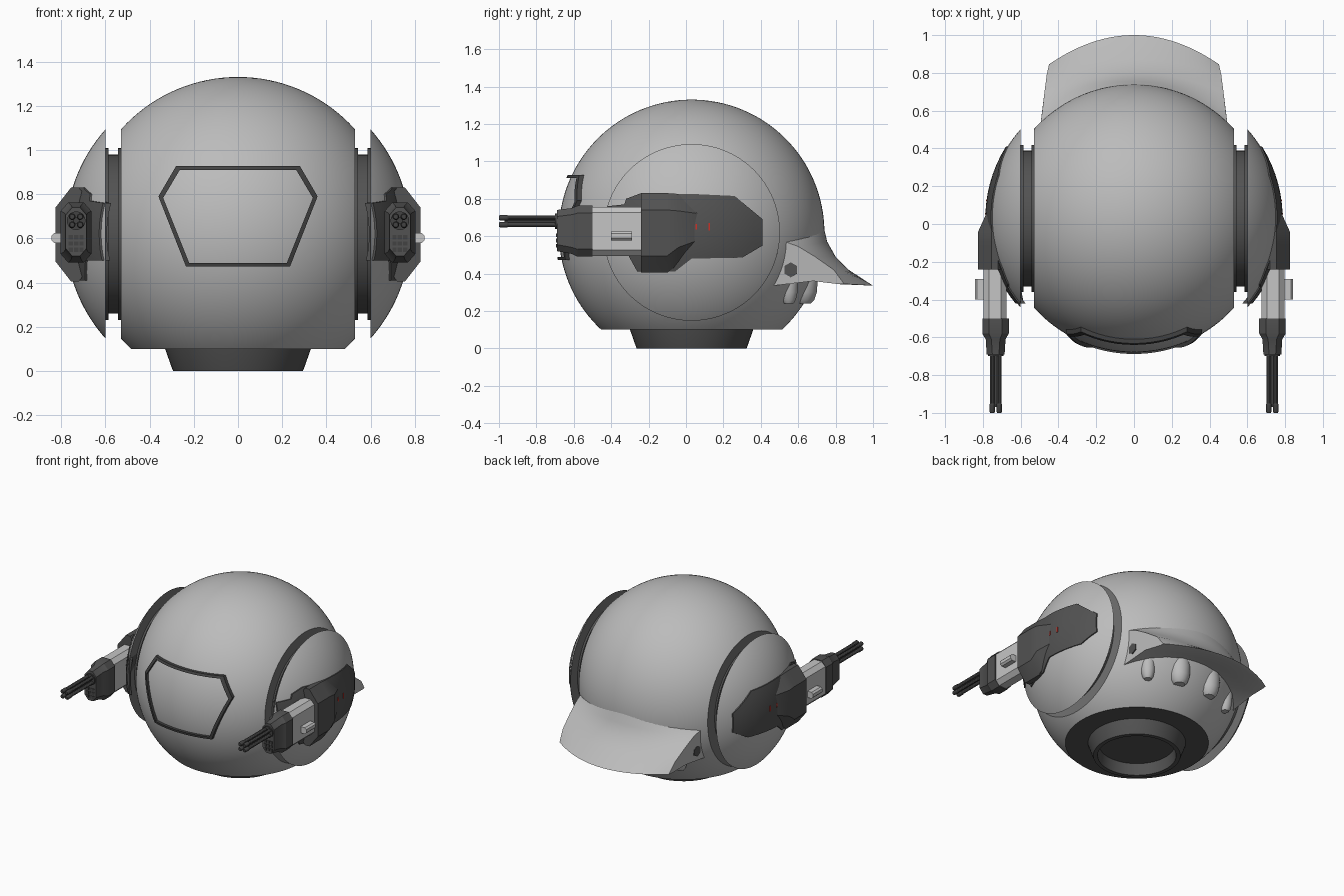
import bpy, bmesh, math
from mathutils import Vector

if "Cube" in bpy.data.objects:
    bpy.data.objects.remove(bpy.data.objects["Cube"])

CY, CZ, R = 0.03, 0.62, 0.71      # main sphere centre and radius
SHIFT = 0.07                      # sideways offset of the end caps


def material(name, v, rgb=None):
    m = bpy.data.materials.new(name)
    m.diffuse_color = (*(rgb or (v, v, v)), 1)
    m.use_nodes = True
    m.node_tree.nodes["Principled BSDF"].inputs["Base Color"].default_value = m.diffuse_color
    return m


LIGHT = material("light grey", 0.50)
PALE = material("pale grey", 0.56)
MID = material("mid grey", 0.17)
DARK = material("dark grey", 0.085)
BLACK = material("gunmetal", 0.055)
RED = material("red", 0, (0.6, 0.03, 0.02))


def finish(bm, name, mats, mirror=False, angle=30):
    """Turn a bmesh into a shaded object, optionally mirrored in x."""
    bmesh.ops.recalc_face_normals(bm, faces=bm.faces)
    if mirror:
        dup = bmesh.ops.duplicate(bm, geom=bm.verts[:] + bm.edges[:] + bm.faces[:])["geom"]
        for v in dup:
            if isinstance(v, bmesh.types.BMVert):
                v.co.x *= -1
        bmesh.ops.reverse_faces(bm, faces=[f for f in dup if isinstance(f, bmesh.types.BMFace)])
    me = bpy.data.meshes.new(name)
    bm.to_mesh(me)
    bm.free()
    for m in mats:
        me.materials.append(m)
    ob = bpy.data.objects.new(name, me)
    bpy.context.collection.objects.link(ob)
    bpy.ops.object.select_all(action='DESELECT')
    ob.select_set(True)
    bpy.context.view_layer.objects.active = ob
    bpy.ops.object.shade_smooth_by_angle(angle=math.radians(angle))
    return ob


def loft(name, rings, mat, mirror=False, loop=False, angle=30):
    """Skin closed rings of equal point count; cap the ends unless looped."""
    bm = bmesh.new()
    rows = [[bm.verts.new(p) for p in r] for r in rings]
    n = len(rows[0])
    pairs = list(zip(rows, rows[1:])) + ([(rows[-1], rows[0])] if loop else [])
    for a, b in pairs:
        for i in range(n):
            j = (i + 1) % n
            bm.faces.new((a[i], a[j], b[j], b[i]))
    if not loop:
        bm.faces.new(rows[0])
        bm.faces.new(rows[-1])
    return finish(bm, name, [mat], mirror, angle)


def circle(axis, c, r, n=64):
    """Ring of n points around the given axis."""
    pts = []
    for i in range(n):
        a = 2 * math.pi * (i + 0.5) / n
        u, v = r * math.cos(a), r * math.sin(a)
        o = {'x': (0, u, v), 'y': (u, 0, v), 'z': (u, v, 0)}[axis]
        pts.append(Vector(c) + Vector(o))
    return pts


def octagon(y, x0, x1, z0, z1, cx, cz):
    """Chamfered rectangle at depth y."""
    return [(x0 + cx, y, z0), (x1 - cx, y, z0), (x1, y, z0 + cz), (x1, y, z1 - cz),
            (x1 - cx, y, z1), (x0 + cx, y, z1), (x0, y, z1 - cz), (x0, y, z0 + cz)]


def sample(outline, n):
    """Subdivide the edges of a 2D outline."""
    out = []
    for (a, b), (c, d) in zip(outline, outline[1:] + outline[:1]):
        out += [(a + (c - a) * i / n, b + (d - b) * i / n) for i in range(n)]
    return out


def cut_sphere(name, offset, planes, fill_mats, mirror=False):
    """Sphere cut by planes; each cut is filled with its own colour."""
    bm = bmesh.new()
    bmesh.ops.create_uvsphere(bm, u_segments=128, v_segments=64, radius=R)
    bmesh.ops.translate(bm, verts=bm.verts, vec=(offset, CY, CZ))
    for (co, no), idx in zip(planes, fill_mats):
        bmesh.ops.bisect_plane(bm, geom=bm.verts[:] + bm.edges[:] + bm.faces[:], dist=1e-5,
                               plane_co=co, plane_no=no, clear_outer=True)
        rim = [e for e in bm.edges if e.is_boundary]
        for f in bmesh.ops.holes_fill(bm, edges=rim, sides=0)["faces"]:
            f.material_index = idx
    return finish(bm, name, [LIGHT, MID, DARK], mirror)


# Main body and end caps
cut_sphere("body", 0, [((0.53, 0, 0), (1, 0, 0)), ((-0.53, 0, 0), (-1, 0, 0)),
                       ((0, 0, 0.10), (0, 0, -1))], [1, 1, 2])
cut_sphere("end_cap", SHIFT, [((0.60, 0, 0), (-1, 0, 0))], [1], mirror=True)

# Flanged hub between body and caps
hub = [(0.39, 0.50), (0.39, 0.543), (0.36, 0.543), (0.36, 0.585), (0.39, 0.585), (0.39, 0.61)]
loft("side_hub", [circle('x', (x, CY, CZ), r) for r, x in hub], DARK, mirror=True)

# Hollow neck ring at the base
neck = [(0.335, 0.12), (0.33, 0.10), (0.30, 0.015), (0.294, 0), (0.265, 0), (0.255, 0.085)]
loft("neck_ring", [circle('z', (0, CY, z), r) for r, z in neck], DARK)

# Raised window frame following the front of the sphere
frame = sample([(-0.28, 0.927), (0.28, 0.927), (0.36, 0.79),
                (0.235, 0.472), (-0.235, 0.472), (-0.36, 0.79)], 12)


def front(x, z, r):
    return (x, CY - math.sqrt(r * r - x * x - (z - CZ) ** 2), z)


rings = []
for x, z in frame:
    xi, zi = x * 0.94, 0.70 + (z - 0.70) * 0.925
    rings.append([front(x, z, R - 0.02), front(x, z, R + 0.02),
                  front(xi, zi, R + 0.02), front(xi, zi, R - 0.02)])
loft("window_frame", rings, BLACK, loop=True)

# Flared rear skirt: middle section (y, z) blended into end section (x, y, z)
mid = [(0.70, 0.72), (0.736, 0.65), (0.755, 0.57), (0.80, 0.49), (0.87, 0.42),
       (1.0, 0.335), (0.96, 0.337), (0.78, 0.40), (0.64, 0.43)]
end = [(0.49, 0.48, 0.60), (0.495, 0.53, 0.57), (0.485, 0.60, 0.545), (0.475, 0.69, 0.49),
       (0.462, 0.79, 0.42), (0.45, 0.845, 0.345), (0.452, 0.82, 0.343),
       (0.472, 0.68, 0.36), (0.48, 0.465, 0.335)]
rings = []
for i in range(33):
    t = -1 + i / 16
    u = t * t
    rings.append([(t * xe, ym + (ye - ym) * u, zm + (ze - zm) * u)
                  for (ym, zm), (xe, ye, ze) in zip(mid, end)])
loft("rear_skirt", rings, LIGHT, angle=24)
loft("skirt_bolt", [circle('x', (x, 0.56, 0.42), 0.04, 6) for x in (0.44, 0.487)], DARK, mirror=True)

# Rounded pods under the skirt
for x, y, r in ((0.13, 0.63, 0.075), (0.34, 0.55, 0.05)):
    prof = [(0.45, 0.9), (0.36, 1), (0.30, 0.93), (0.26, 0.75), (0.24, 0.5)]
    loft("skirt_pod", [circle('z', (x, y, z), r * k, 24) for z, k in prof], LIGHT, mirror=True)


# Dark plating over the caps
def side(y, z, r):
    return (SHIFT + math.sqrt(r * r - (y - CY) ** 2 - (z - CZ) ** 2), y, z)


plate = sample([(-0.24, 0.83), (0.05, 0.825), (0.26, 0.815), (0.41, 0.69), (0.41, 0.55),
                (0.30, 0.485), (0.03, 0.48), (-0.06, 0.41), (-0.26, 0.41), (-0.31, 0.50),
                (-0.42, 0.50), (-0.42, 0.76), (-0.33, 0.77), (-0.32, 0.80)], 6)
rings = [[side(y, z, R - 0.02) for y, z in plate]]
for k in [1, 0.9, 0.8, 0.7, 0.6, 0.5, 0.4, 0.3, 0.2, 0.1]:
    rings.append([side(-0.08 + (y + 0.08) * k, 0.63 + (z - 0.63) * k, R + 0.007) for y, z in plate])
loft("cap_plating", rings, DARK, mirror=True)

# Small red marks on the plating
for y, z, w, h in ((-0.03, 0.63, 0.01, 0.05), (-0.01, 0.63, 0.012, 0.05),
                   (0.055, 0.65, 0.008, 0.03), (0.125, 0.65, 0.008, 0.04)):
    corners = [(y - w / 2, z - h / 2), (y + w / 2, z - h / 2), (y + w / 2, z + h / 2), (y - w / 2, z + h / 2)]
    # the forward marks sit on the bracket, the rear ones on the plating
    xs = [(max(side(a, b, R + 0.01)[0], 0.826 - max(0, a + 0.05) * 0.45), a, b) for a, b in corners]
    loft("red_mark", [[(x - 0.008, a, b) for x, a, b in xs], xs], RED, mirror=True)

# Gun bracket
loft("gun_bracket", [octagon(-0.24, 0.65, 0.825, 0.405, 0.83, 0.07, 0.09),
                     octagon(-0.10, 0.65, 0.825, 0.405, 0.83, 0.07, 0.09),
                     octagon(-0.04, 0.65, 0.825, 0.45, 0.825, 0.07, 0.09),
                     octagon(0.07, 0.65, 0.775, 0.49, 0.81, 0.07, 0.09)], DARK, mirror=True)

# Gun housing, nose and latch
loft("gun_housing", [octagon(y, 0.675, 0.797, 0.495, 0.757, 0.03, 0.03) for y in (-0.20, -0.53)],
     PALE, mirror=True)
loft("gun_nose", [octagon(-0.50, 0.663, 0.803, 0.49, 0.763, 0.035, 0.04),
                  octagon(-0.58, 0.663, 0.803, 0.49, 0.763, 0.035, 0.04),
                  octagon(-0.61, 0.68, 0.785, 0.505, 0.75, 0.03, 0.035),
                  octagon(-0.69, 0.685, 0.78, 0.52, 0.74, 0.03, 0.035)], DARK, mirror=True)
loft("gun_latch", [octagon(y, 0.78, 0.843, 0.578, 0.625, 0.012, 0.012) for y in (-0.29, -0.40)],
     PALE, mirror=True)

# Barrel cluster with tip collars
GX, GZ = 0.732, 0.68
loft("barrel_socket", [circle('y', (GX, y, GZ), 0.042, 24) for y in (-0.66, -0.70)], BLACK, mirror=True)
loft("barrel_core", [circle('y', (GX, y, GZ), 0.015, 12) for y in (-0.68, -0.97)], BLACK, mirror=True)
for i in range(4):
    a = math.pi / 4 + i * math.pi / 2
    c = (GX + 0.026 * math.cos(a), GZ + 0.026 * math.sin(a))
    prof = [(-0.68, 0.012), (-0.95, 0.012), (-0.955, 0.015), (-0.993, 0.015), (-1.0, 0.011)]
    loft("barrel", [circle('y', (c[0], y, c[1]), r, 12) for y, r in prof], BLACK, mirror=True)

# Sensor grid under the barrels
for i in range(3):
    for j in range(3):
        x, z = GX + (i - 1) * 0.024, 0.577 + (j - 1) * 0.028
        loft("sensor_cell", [circle('y', (x, y, z), 0.014, 4) for y in (-0.685, -0.694)],
             BLACK, mirror=True)
